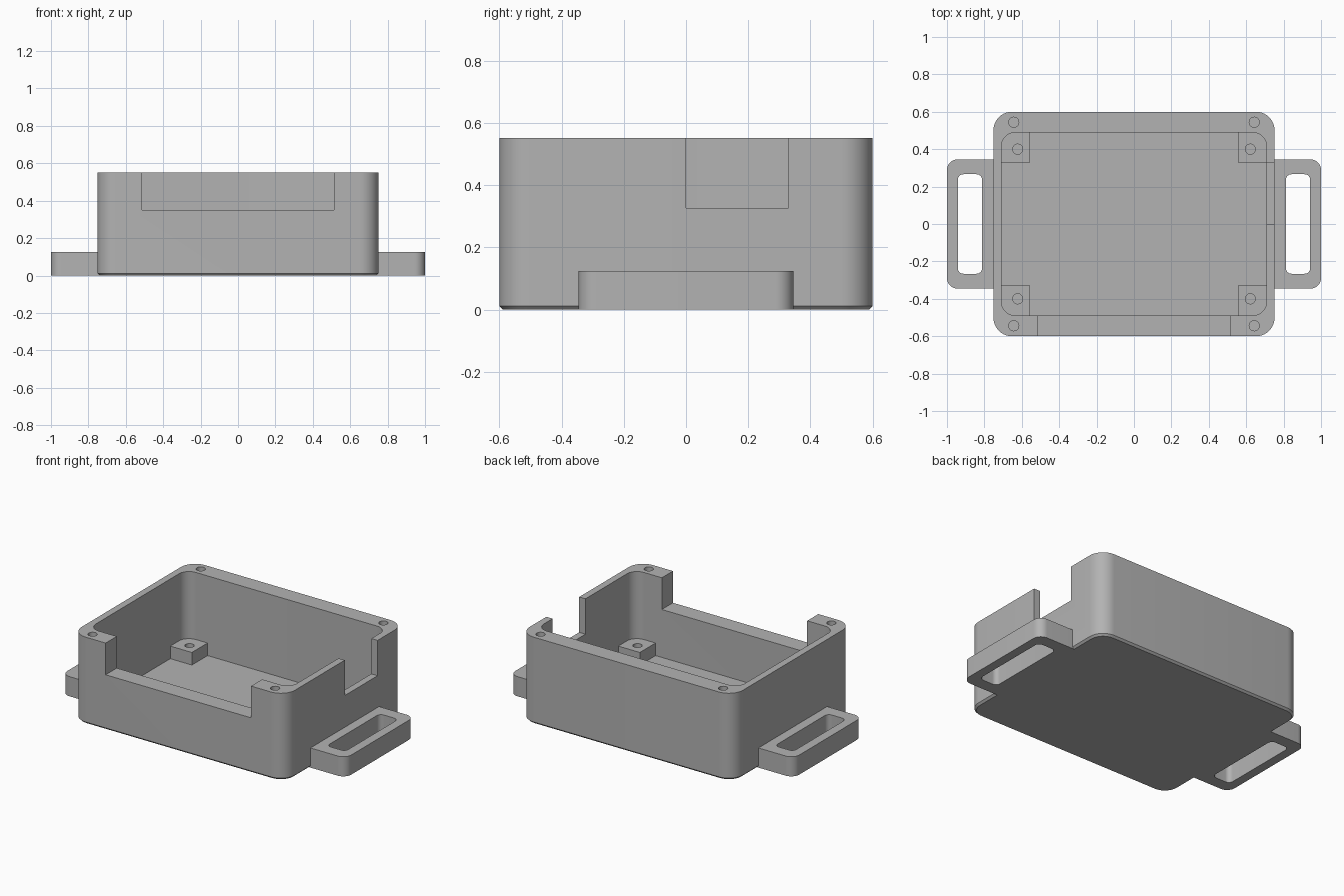
import bpy, bmesh
from math import cos, sin, pi, radians

cube = bpy.data.objects.get("Cube")
if cube:
    bpy.data.objects.remove(cube, do_unlink=True)

grey = bpy.data.materials.new("grey plastic")
grey.use_nodes = True
colour = (0.45, 0.45, 0.45, 1)
grey.diffuse_color = colour
grey.node_tree.nodes["Principled BSDF"].inputs["Base Color"].default_value = colour

HEIGHT, FLOOR, LEDGE = 0.552, 0.045, 0.125
OUT_X, OUT_Y = 0.752, 0.6
IN_X, IN_Y = 0.708, 0.488


def prism(name, xs, ys, zs, radii=(0, 0, 0, 0), chamfer=0, steps=10):
    """Upright rectangular block; radii go counter-clockwise from the +x +y corner."""
    (x0, x1), (y0, y1), (z0, z1) = xs, ys, zs
    corners = [(x1, y1, -1, -1), (x0, y1, 1, -1), (x0, y0, 1, 1), (x1, y0, -1, 1)]
    bm = bmesh.new()
    ring = []
    for i, ((x, y, sx, sy), r) in enumerate(zip(corners, radii)):
        count = steps if r else 0
        for k in range(count + 1):
            a = pi / 2 * (i + (k / count if count else 0))
            px = x + sx * r + (r * cos(a) if r else 0)
            py = y + sy * r + (r * sin(a) if r else 0)
            ring.append(bm.verts.new((px, py, z0)))
    bmesh.ops.remove_doubles(bm, verts=ring, dist=1e-5)
    base = bm.faces.new([v for v in ring if v.is_valid])
    top = bmesh.ops.extrude_face_region(bm, geom=[base])["geom"]
    bmesh.ops.translate(bm, vec=(0, 0, z1 - z0),
                        verts=[g for g in top if isinstance(g, bmesh.types.BMVert)])
    bmesh.ops.recalc_face_normals(bm, faces=bm.faces)
    if chamfer:
        low = [e for e in bm.edges if all(abs(v.co.z - z0) < 1e-5 for v in e.verts)]
        bmesh.ops.bevel(bm, geom=low, offset=chamfer, segments=1, affect='EDGES')
    mesh = bpy.data.meshes.new(name)
    bm.to_mesh(mesh)
    bm.free()
    mesh.materials.append(grey)
    obj = bpy.data.objects.new(name, mesh)
    bpy.context.collection.objects.link(obj)
    return obj


def hole(x, y, z0, z1, r=0.027):
    return prism("hole_cutter", (x - r, x + r), (y - r, y + r), (z0, z1), (r,) * 4, steps=8)


def cut(obj, cutters):
    bpy.context.view_layer.objects.active = obj
    for c in cutters:
        mod = obj.modifiers.new("cut", 'BOOLEAN')
        mod.operation, mod.solver, mod.object = 'DIFFERENCE', 'EXACT', c
        bpy.ops.object.modifier_apply(modifier=mod.name)
        bpy.data.objects.remove(c, do_unlink=True)


def soften(obj):
    obj.data.shade_smooth()
    obj.data.set_sharp_from_angle(angle=radians(30))


quadrants = [(sx, sy) for sx in (-1, 1) for sy in (-1, 1)]

# Open box: cavity, front and left-hand wall notches, lid screw holes
box = prism("box_body", (-OUT_X, OUT_X), (-OUT_Y, OUT_Y), (0, HEIGHT), (0.1,) * 4, chamfer=0.012)
cutters = [
    prism("cavity", (-IN_X, IN_X), (-IN_Y, IN_Y), (FLOOR, 0.7), (0.07,) * 4),
    prism("front_notch", (-0.512, 0.512), (-0.7, -0.45), (0.35, 0.7)),
    prism("side_notch", (0.68, 0.8), (0, 0.33), (0.327, 0.7)),
]
cutters += [hole(0.643 * sx, 0.544 * sy, 0.3, 0.7) for sx, sy in quadrants]
cut(box, cutters)
soften(box)

# Corner standoffs on the floor, tucked into the walls
for sx, sy in quadrants:
    name = ("left" if sx > 0 else "right") + ("_back" if sy > 0 else "_front")
    post = prism(name + "_standoff", sorted((0.556 * sx, 0.72 * sx)),
                 sorted((0.33 * sy, 0.5 * sy)), (FLOOR - 0.01, LEDGE))
    cut(post, [hole(0.622 * sx, 0.4 * sy, FLOOR, 0.3)])
    soften(post)

# Strap lugs with a long slot on each side
for side, sx in (("left", 1), ("right", -1)):
    r = 0.056
    radii = (r, 0, 0, r) if sx > 0 else (0, r, r, 0)
    lug = prism(side + "_strap_lug", sorted((0.74 * sx, sx)), (-0.345, 0.345), (0, LEDGE), radii)
    cut(lug, [prism("slot", sorted((0.812 * sx, 0.942 * sx)), (-0.266, 0.266),
                    (-0.1, 0.3), (0.03,) * 4)])
    soften(lug)
